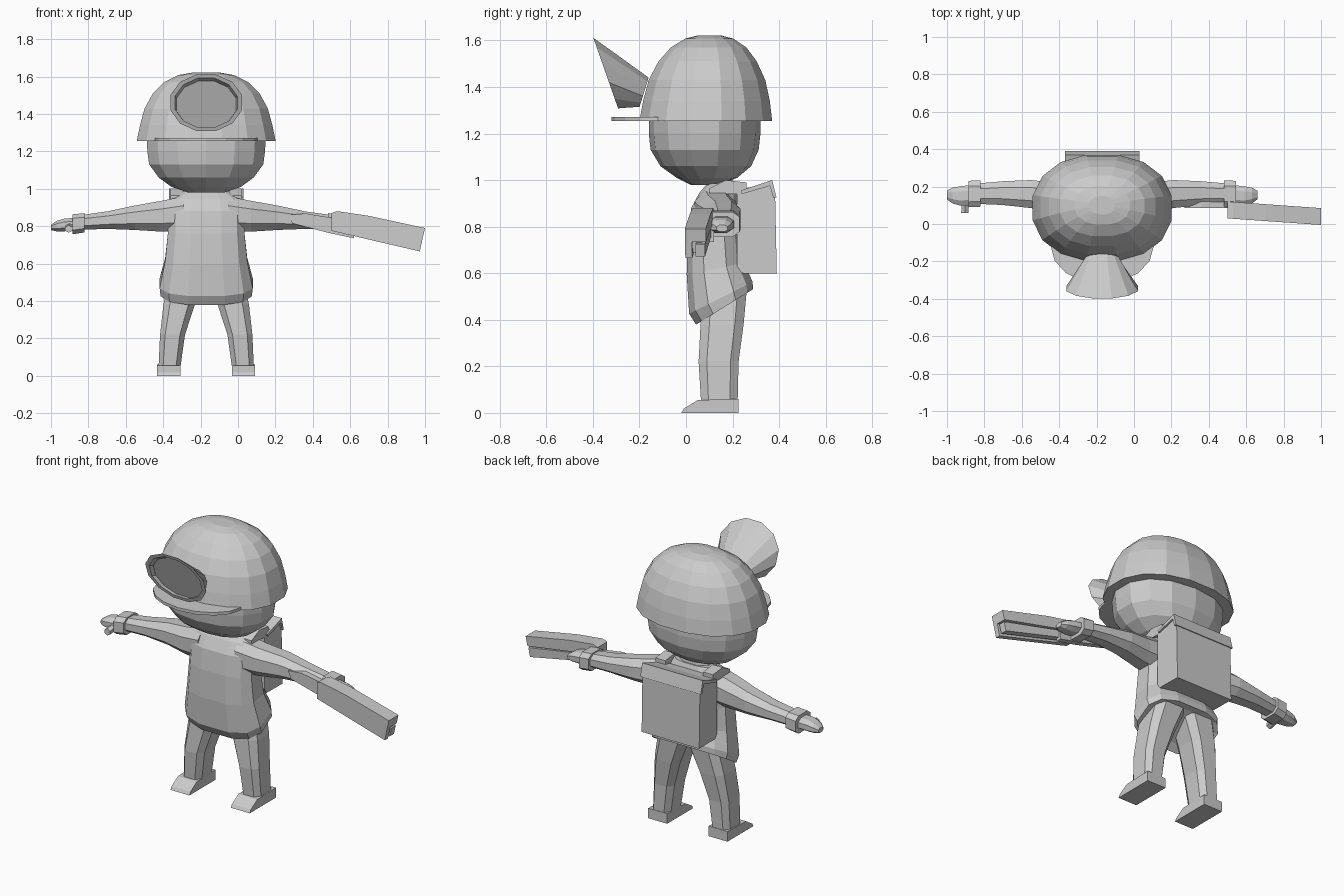
import bpy, bmesh, math
from mathutils import Vector

CX = -0.17  # centre line of the figure
mat = bpy.data.materials.new("light grey")
mat.diffuse_color = (0.6, 0.6, 0.6, 1)


def power(v, e):
    return math.copysign(abs(v) ** e, v)


def ring(c, u, v, n=8, e=1.0, turn=0.5):
    """Closed cross-section around c spanned by half axes u and v."""
    c, u, v = Vector(c), Vector(u), Vector(v)
    angles = [2 * math.pi * (i + turn) / n for i in range(n)]
    return [c + u * power(math.cos(a), e) + v * power(math.sin(a), e) for a in angles]


def loft(name, rings, caps=True):
    """Skin a list of cross-sections into one flat shaded part."""
    bm = bmesh.new()
    rows = [[bm.verts.new(p) for p in r] for r in rings]
    n = len(rows[0])
    for a, b in zip(rows, rows[1:]):
        for i in range(n):
            j = (i + 1) % n
            bm.faces.new((a[i], a[j], b[j], b[i]))
    if caps:
        bm.faces.new(rows[0][::-1])
        bm.faces.new(rows[-1])
    bmesh.ops.recalc_face_normals(bm, faces=bm.faces)
    mesh = bpy.data.meshes.new(name)
    bm.to_mesh(mesh)
    bm.free()
    mesh.materials.append(mat)
    obj = bpy.data.objects.new(name, mesh)
    bpy.context.collection.objects.link(obj)
    return obj


def level(y, z, rx, ry, n, e=1.0, tilt=0.0, x=CX, turn=0.5):
    return ring((x, y, z), (rx, 0, 0), (0, ry, ry * tilt), n, e, turn)


def prism(name, outline, x0, x1, y0=None):
    """Side outline of (y, z) points extruded along x."""
    return loft(name, [[(x, y, z) for y, z in outline] for x in (x0, x1)])


# Head
loft("head", [level(y, z, rx, ry, 14, 0.9) for y, z, rx, ry in (
    (0.08, 0.98, 0.10, 0.06), (0.09, 1.01, 0.19, 0.13), (0.085, 1.06, 0.26, 0.195),
    (0.08, 1.13, 0.312, 0.232), (0.08, 1.20, 0.322, 0.24), (0.08, 1.27, 0.325, 0.24))])

# Helmet dome and brim
loft("helmet", [level(y, z, rx, ry, 16, 0.9) for y, z, rx, ry in (
    (0.085, 1.255, 0.378, 0.29), (0.088, 1.34, 0.36, 0.277), (0.09, 1.43, 0.335, 0.255),
    (0.093, 1.51, 0.29, 0.215), (0.097, 1.57, 0.23, 0.165), (0.10, 1.608, 0.15, 0.105),
    (0.10, 1.622, 0.07, 0.05))])
brim = [(CX + 0.275 * math.cos(a), -0.12 - 0.2 * math.sin(a))
        for a in (math.pi * i / 8 for i in range(9))]
loft("brim", [[(x, y, z) for x, y in brim] for z in (1.255, 1.272)])

# Flared lamp with a recessed front
lamp_up = Vector((0, -0.055, 0.157))
lamp = [((CX, -0.18, 1.378), 0.09, Vector((0, 0.02, 0.065))),
        ((CX, -0.345, 1.46), 0.198, lamp_up),
        ((CX, -0.345, 1.46), 0.172, lamp_up * 0.87),
        ((CX, -0.317, 1.45), 0.165, lamp_up * 0.83)]
loft("helmet_lamp", [ring(c, (rx, 0, 0), v, 12) for c, rx, v in lamp])

# Tunic with a hem that rises to the back, and the neck
loft("tunic", [level(y, z, rx, ry, 12, 0.7, t) for y, z, rx, ry, t in (
    (0.165, 0.47, 0.20, 0.09, 0.6), (0.165, 0.455, 0.25, 0.125, 0.62),
    (0.15, 0.495, 0.255, 0.14, 0.5), (0.125, 0.62, 0.225, 0.125, 0.2),
    (0.12, 0.76, 0.21, 0.115, 0), (0.125, 0.88, 0.21, 0.105, 0),
    (0.14, 0.945, 0.19, 0.085, 0), (0.15, 0.985, 0.125, 0.06, 0))])
loft("neck", [level(0.15, 0.96, 0.11, 0.06, 8), level(0.14, 1.04, 0.09, 0.06, 8)])


def sleeve(name, side, sections, n=8, e=0.85):
    """Sections of (distance from centre line, y, z, half depth, half height)."""
    return loft(name, [ring((CX + side * d, y, z), (0, ry, 0), (0, 0, rz), n, e)
                       for d, y, z, ry, rz in sections])


# Arms, cuffs, hands and legs on both sides
for label, s in (("left", -1), ("right", 1)):
    sleeve(label + "_arm", s, (
        (0.12, 0.125, 0.865, 0.095, 0.10), (0.24, 0.135, 0.853, 0.09, 0.088),
        (0.38, 0.16, 0.845, 0.08, 0.07), (0.53, 0.165, 0.832, 0.068, 0.05),
        (0.67, 0.162, 0.82, 0.058, 0.042)))
    sleeve(label + "_cuff", s, (
        (0.65, 0.163, 0.818, 0.074, 0.054), (0.715, 0.16, 0.81, 0.074, 0.056)), 8, 0.6)
    sleeve(label + "_hand", s, (
        (0.69, 0.155, 0.812, 0.058, 0.036), (0.76, 0.15, 0.806, 0.055, 0.036),
        (0.80, 0.152, 0.8, 0.045, 0.03), (0.83, 0.155, 0.793, 0.025, 0.015)))
    loft(label + "_thumb", [ring((CX + s * d, y, z), (0.022, 0, 0), (0, 0, 0.02), 6)
                            for d, y, z in ((0.73, 0.13, 0.80), (0.735, 0.06, 0.785))])
    # Leg sections: distance, y, z, half width, half depth
    loft(label + "_leg", [level(y, z, rx, ry, 8, 0.6, 0, CX + s * d) for d, y, z, rx, ry in (
        (0.10, 0.165, 0.52, 0.105, 0.10), (0.145, 0.155, 0.38, 0.088, 0.097),
        (0.18, 0.14, 0.22, 0.07, 0.09), (0.195, 0.143, 0.06, 0.062, 0.083),
        (0.2, 0.145, 0.0, 0.06, 0.084))])
    prism(label + "_shoe", [(0.225, 0), (-0.02, 0), (-0.01, 0.018), (0.05, 0.055), (0.225, 0.06)],
          CX + s * 0.137, CX + s * 0.262)
    # Backpack strap over the shoulder
    prism(label + "_strap", [(0.10, 0.94), (0.10, 0.965), (0.17, 1.0), (0.26, 0.99), (0.26, 0.94)],
          CX + s * 0.125, CX + s * 0.19)

# Backpack with its flap
prism("backpack", [(0.22, 0.63), (0.24, 0.6), (0.39, 0.598), (0.383, 0.93), (0.365, 0.985), (0.22, 0.96)],
      CX - 0.19, CX + 0.19)
prism("backpack_flap", [(0.235, 0.955), (0.37, 1.0), (0.389, 0.925), (0.375, 0.925), (0.36, 0.975), (0.24, 0.94)],
      CX - 0.2, CX + 0.2)


def along(name, front, y0, y1, depth):
    """Front outline of (x, z) points, slanting in y from x=0.5 to x=1."""
    def y(x):
        return y0 + (y1 - y0) * (x - 0.5) / 0.5
    return loft(name, [[(x, y(x) + d, z) for x, z in front] for d in (0, depth)])


# Gun: casing, two barrels beneath and behind it, tapering stock
along("gun_casing", [(0.5, 0.87), (0.53, 0.88), (0.7, 0.855), (1.0, 0.79), (0.987, 0.735),
                     (0.5, 0.825)], 0.03, -0.005, 0.09)
along("gun_side", [(0.5, 0.83), (0.99, 0.75), (0.972, 0.665), (0.5, 0.775)], 0.03, -0.005, 0.03)
along("gun_barrel", [(0.6, 0.80), (0.985, 0.725), (0.973, 0.672), (0.6, 0.757)], 0.075, 0.04, 0.04)
along("gun_core", [(0.52, 0.83), (0.95, 0.745), (0.94, 0.69), (0.52, 0.785)], 0.05, 0.015, 0.05)
along("gun_stock", [(0.27, 0.86), (0.36, 0.868), (0.53, 0.84), (0.62, 0.80), (0.62, 0.735),
                    (0.48, 0.765), (0.29, 0.815)], 0.085, 0.085, 0.035)
